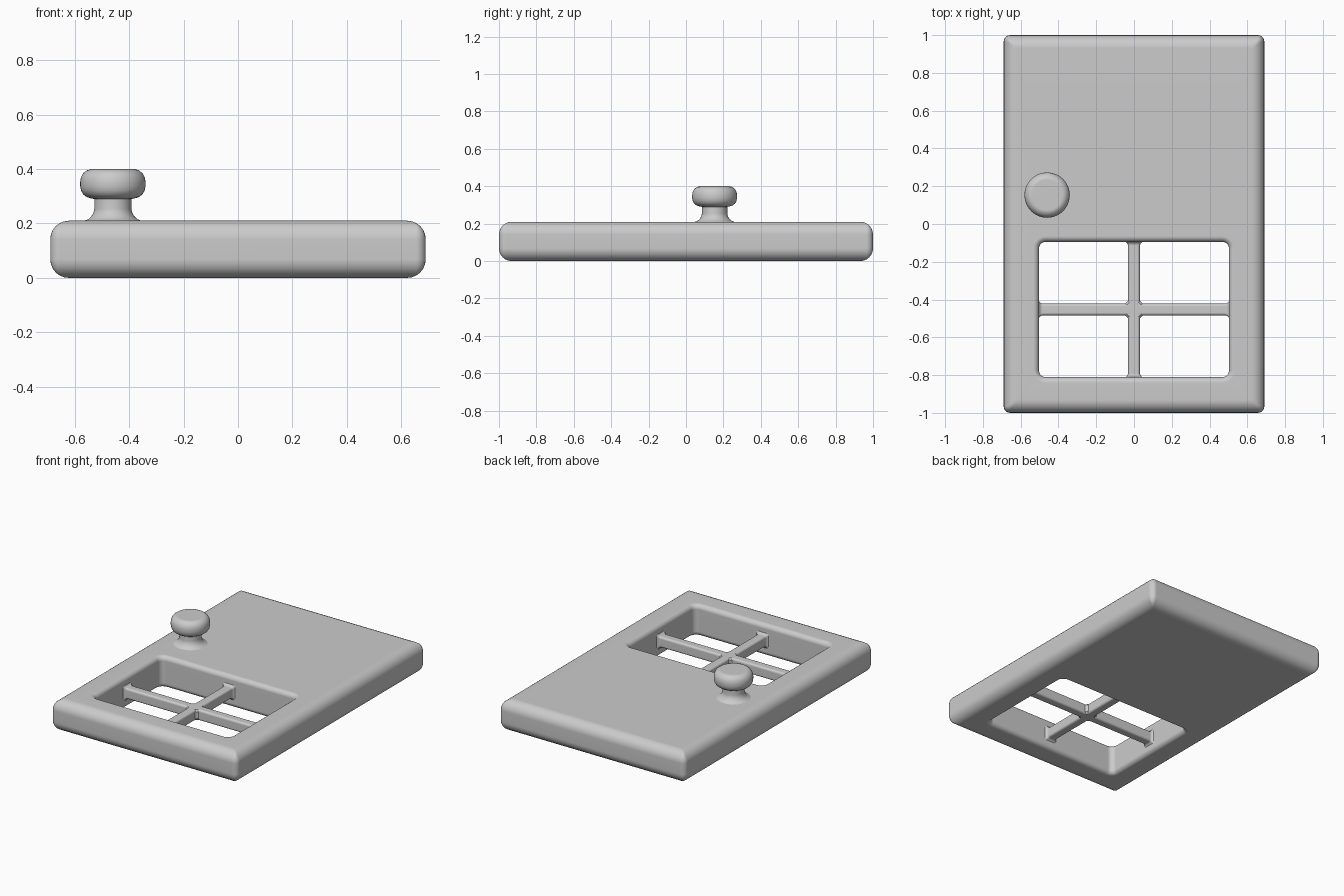
import bpy, bmesh
from math import sin, cos, pi

if "Cube" in bpy.data.objects:
    bpy.data.objects.remove(bpy.data.objects["Cube"])


def rounded_rect(hx, hy, r, n=5):
    """Counter-clockwise outline of a rounded rectangle."""
    pts = []
    for q, (sx, sy) in enumerate([(1, 1), (-1, 1), (-1, -1), (1, -1)]):
        for i in range(n + 1):
            a = (q + i / n) * pi / 2
            pts.append((sx * (hx - r) + r * cos(a), sy * (hy - r) + r * sin(a)))
    return pts


def loft(name, rings, loop=False, cap=False):
    """Skin a list of equal-length closed rings."""
    bm = bmesh.new()
    vs = [[bm.verts.new(p) for p in ring] for ring in rings]
    n = len(vs[0])
    for k in range(len(vs) if loop else len(vs) - 1):
        a, b = vs[k], vs[(k + 1) % len(vs)]
        for i in range(n):
            j = (i + 1) % n
            bm.faces.new((a[i], a[j], b[j], b[i]))
    if cap:
        bm.faces.new(vs[0])
        bm.faces.new(vs[-1])
    bmesh.ops.recalc_face_normals(bm, faces=bm.faces)
    mesh = bpy.data.meshes.new(name)
    bm.to_mesh(mesh)
    bm.free()
    ob = bpy.data.objects.new(name, mesh)
    bpy.context.collection.objects.link(ob)
    bpy.ops.object.select_all(action='DESELECT')
    ob.select_set(True)
    bpy.context.view_layer.objects.active = ob
    bpy.ops.object.shade_smooth_by_angle(angle=0.7)
    ob.modifiers.new("flat_shading", 'WEIGHTED_NORMAL').keep_sharp = True
    return ob


def edge_profile(r, height, n=6):
    """(inset, z) pairs of a wall rounded at bottom and top."""
    arc = [(r * (1 - sin(i / n * pi / 2)), r * (1 - cos(i / n * pi / 2))) for i in range(n + 1)]
    return arc + [(d, height - z) for d, z in reversed(arc)]


# Door slab: outer wall going up, window wall going down
H = 0.21
WY, WX, WH = -0.453, 0.503, 0.358
rings = []
for d, z in edge_profile(0.068, H):
    rings.append([(x, y, z) for x, y in rounded_rect(0.69 - d, 1 - d, max(0.035 - d, 0.012))])
for d, z in reversed(edge_profile(0.03, H)):
    rings.append([(x, y + WY, z) for x, y in rounded_rect(WX + d, WH + d, 0.035 + d)])
loft("door_slab", rings, loop=True)

# Window bars, flared where they meet the wall
BZ = 0.105


def bar(name, half, place):
    ends = [(half + 0.01, 0.014), (half, 0.014), (half - 0.006, 0.006), (half - 0.018, 0)]
    stations = [(-t, g) for t, g in ends] + [(t, g) for t, g in reversed(ends)]
    loft(name, [[place(t, u, v) for u, v in rounded_rect(0.031 + g, 0.036 + g, 0.014)]
                for t, g in stations], cap=True)


bar("window_bar_across", WX, lambda t, u, v: (t, u + WY, v + BZ))
bar("window_bar_upright", WH, lambda t, u, v: (u, t + WY, v + BZ))

# Small fillet block at the crossing
loft("window_bar_joint",
     [[(x * s, y * s + WY, BZ + z) for x, y in [(0.078, 0), (0, 0.078), (-0.078, 0), (0, -0.078)]]
      for s, z in [(0.8, -0.035), (1, -0.022), (1, 0.022), (0.8, 0.035)]], cap=True)

# Door knob: turned profile (radius, z)
profile = [(0.11, 0.205), (0.104, 0.21), (0.09, 0.216), (0.079, 0.226), (0.071, 0.24), (0.068, 0.255),
           (0.068, 0.29), (0.08, 0.292), (0.096, 0.297), (0.109, 0.307), (0.117, 0.321), (0.12, 0.337),
           (0.12, 0.354), (0.117, 0.37), (0.109, 0.385), (0.096, 0.395), (0.08, 0.4)]
loft("door_knob",
     [[(-0.46 + r * cos(i * pi / 24), 0.153 + r * sin(i * pi / 24), z) for i in range(48)]
      for r, z in profile], cap=True)
